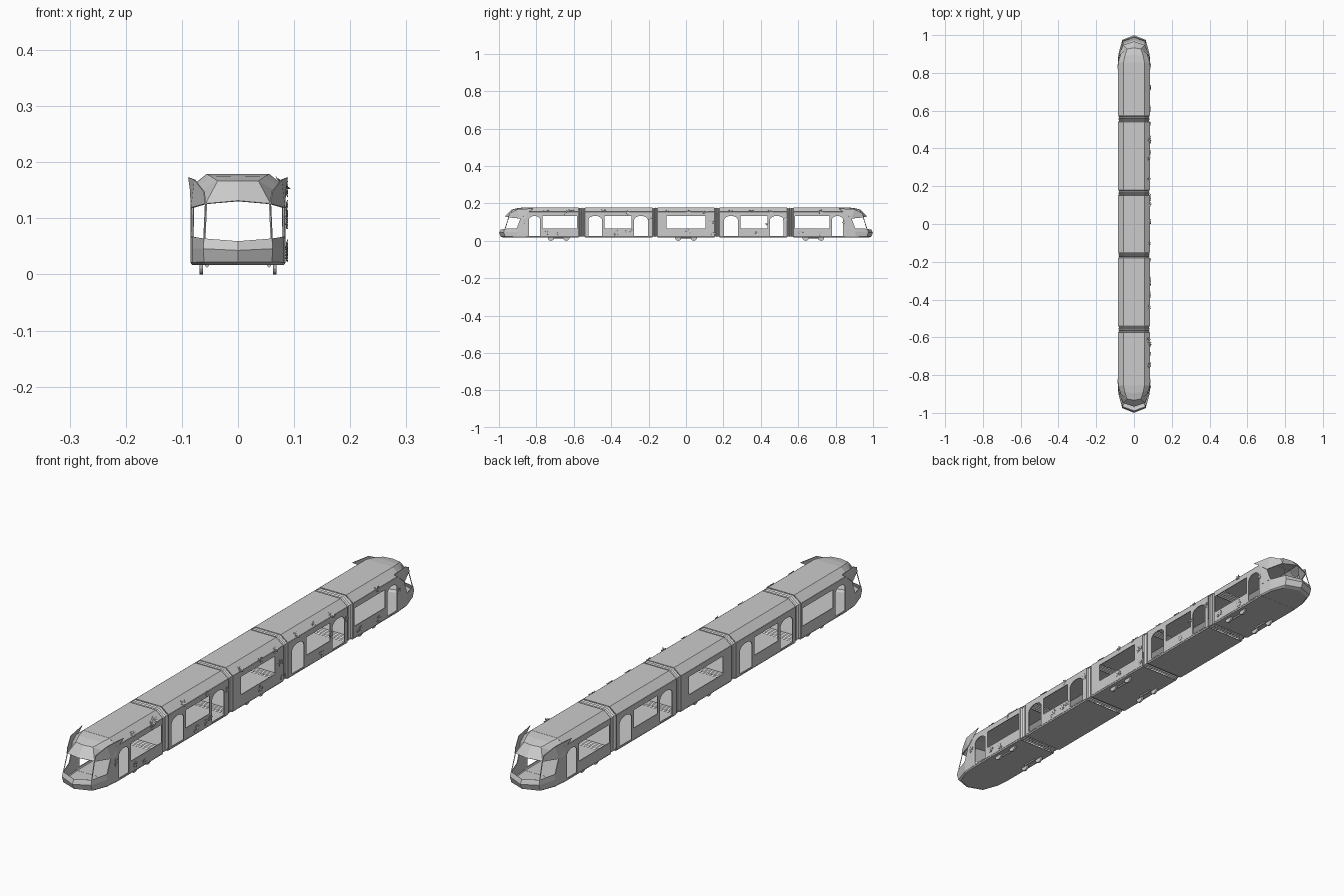
import bpy, bmesh, math, random
from mathutils import Vector, Matrix

if "Cube" in bpy.data.objects:
    bpy.data.objects.remove(bpy.data.objects["Cube"])

random.seed(4)
W, TOP, EAVE, SILL = 0.0835, 0.178, 0.155, 0.022


def finish(name, bm, mirror=(False, False), thick=0.003):
    me = bpy.data.meshes.new(name)
    bm.to_mesh(me)
    bm.free()
    ob = bpy.data.objects.new(name, me)
    bpy.context.collection.objects.link(ob)
    if any(mirror):
        m = ob.modifiers.new("mirror", 'MIRROR')
        m.use_axis = (mirror[0], mirror[1], False)
        m.merge_threshold = 0.0001
    if thick:
        s = ob.modifiers.new("thickness", 'SOLIDIFY')
        s.thickness, s.offset = thick, 0
    return ob


def grid(bm, rows, closed=False):
    """Skin rows of points with quads."""
    vs = [[bm.verts.new(p) for p in r] for r in rows]
    for a, b in zip(vs, vs[1:]):
        n = len(a)
        for i in range(n if closed else n - 1):
            j = (i + 1) % n
            bm.faces.new((a[i], a[j], b[j], b[i]))


def rect(y0, y1, z0, z1):
    return [(y0, z0), (y1, z0), (y1, z1), (y0, z1)]


def arch(y0, y1, z0=0.027, spring=0.112, top=0.133, n=8):
    c, r = (y0 + y1) / 2, (y1 - y0) / 2
    pts = [(y0, z0), (y1, z0)]
    for i in range(n + 1):
        a = math.pi * i / n
        pts.append((c + r * math.cos(a), spring + (top - spring) * math.sin(a)))
    return pts


def wall(name, y0, y1, holes, mirror):
    """Flat side wall with window and door openings."""
    bm = bmesh.new()
    edges = []
    for loop in [rect(y0, y1, SILL, EAVE)] + holes:
        vs = [bm.verts.new((W, y, z)) for y, z in loop]
        edges += [bm.edges.new((vs[i], vs[(i + 1) % len(vs)])) for i in range(len(vs))]
    bmesh.ops.triangle_fill(bm, edges=edges, use_beauty=True, normal=(1, 0, 0))
    finish(name, bm, mirror)


def strip(name, profile, y0, y1, mirror):
    bm = bmesh.new()
    grid(bm, [[(x, y, z) for x, z in profile] for y in (y0, y1)])
    finish(name, bm, mirror)


# car bodies: (name, start, end, openings, mirrored front to back)
WZ = (0.065, 0.134)
cars = [
    ("end_car", -0.855, -0.574, [arch(-0.84, -0.78), rect(-0.767, -0.582, *WZ)], True),
    ("door_car", -0.54, -0.18,
     [arch(-0.522, -0.449), rect(-0.435, -0.292, *WZ), arch(-0.277, -0.204)], True),
    ("middle_car", -0.152, 0.152, [rect(-0.103, 0.103, *WZ)], False),
]
roof = [(-W, EAVE), (-0.055, TOP), (0.055, TOP), (W, EAVE)]
floor = [(-W, SILL), (-0.081, 0.018), (0.081, 0.018), (W, SILL)]
for name, y0, y1, holes, my in cars:
    wall(name + "_walls", y0, y1, holes, (True, my))
    strip(name + "_roof", roof, y0, y1, (False, my))
    strip(name + "_floor", floor, y0, y1, (False, my))

# folded bellows between the cars
ring = [(-W, 0.02), (W, 0.02), (W, EAVE), (0.055, TOP), (-0.055, TOP), (-W, EAVE)]
for y0, y1 in ((-0.577, -0.537), (-0.183, -0.149)):
    bm = bmesh.new()
    rows = []
    for i in range(9):
        k = 0.985 if i % 2 else 0.94
        y = y0 + (y1 - y0) * i / 8
        rows.append([(x * k, y, 0.095 + (z - 0.095) * k) for x, z in ring])
    grid(bm, rows, closed=True)
    finish("bellows", bm, (False, True), 0.001)

# nose skirt below the windscreen
bm = bmesh.new()
grid(bm, [
    [(0, -0.855, 0.018), (0, -0.855, 0.018), (0, -0.9, 0.018), (0, -0.975, 0.018)],
    [(0.081, -0.855, 0.018), (0.077, -0.9, 0.018), (0.056, -0.955, 0.018), (0, -0.975, 0.018)],
    [(W, -0.855, SILL), (0.08, -0.905, SILL), (0.06, -0.967, 0.023), (0, -0.989, 0.023)],
    [(W, -0.855, 0.046), (0.08, -0.905, 0.046), (0.061, -0.974, 0.046), (0, -0.9985, 0.043)],
    [(W, -0.855, 0.066), (0.08, -0.905, 0.067), (0.06, -0.969, 0.064), (0, -0.99, 0.059)],
])
bmesh.ops.remove_doubles(bm, verts=bm.verts, dist=0.0001)
finish("nose_skirt", bm, (True, True), 0.002)

# cab hood above the windscreen
bm = bmesh.new()
grid(bm, [
    [(0, -0.855, TOP), (0.055, -0.855, TOP), (W, -0.855, EAVE)],
    [(0, -0.895, 0.175), (0.048, -0.89, 0.174), (0.077, -0.875, 0.151)],
    [(0, -0.932, 0.166), (0.036, -0.926, 0.166), (0.07, -0.9, 0.147)],
    [(0, -0.966, 0.131), (0.057, -0.947, 0.126), (0.081, -0.885, 0.119)],
])
finish("cab_hood", bm, (True, True), 0.002)

# panel between the first door and the cab side window
bm = bmesh.new()
grid(bm, [
    [(W, -0.855, 0.066), (W, -0.855, 0.119), (W, -0.855, EAVE)],
    [(0.08, -0.905, 0.067), (0.081, -0.885, 0.119), (0.077, -0.875, 0.151)],
])
finish("cab_side_panel", bm, (True, True))

# flared fairing beside the hood
bm = bmesh.new()
grid(bm, [
    [(0.058, -0.95, 0.126), (0.06, -0.943, 0.147)],
    [(0.083, -0.885, 0.119), (0.077, -0.9, 0.169)],
    [(0.085, -0.845, 0.152), (0.088, -0.815, 0.173)],
])
finish("cab_fairing", bm, (True, True), 0.002)


def rod(name, a, b, r, sides, mirror):
    a, b = Vector(a), Vector(b)
    bm = bmesh.new()
    rot = (b - a).to_track_quat('Z', 'Y').to_matrix().to_4x4()
    bmesh.ops.create_cone(bm, cap_ends=True, segments=sides, radius1=r, radius2=r,
                          depth=(b - a).length, matrix=Matrix.Translation((a + b) / 2) @ rot)
    return finish(name, bm, mirror, 0)


# slim windscreen pillars
rod("windscreen_pillar", (0.06, -0.968, 0.062), (0.057, -0.947, 0.128), 0.002, 4, (True, True))

# wheels barely showing under the floor
for y in (-0.722, -0.64, -0.042):
    rod("wheel", (0.062, y, 0.017), (0.069, y, 0.017), 0.017, 16, (True, True))
for y in (-0.681, 0):
    rod("bogie_beam", (0.055, y - 0.03, 0.016), (0.055, y + 0.03, 0.016), 0.004, 4, (True, y != 0))


# small blossoms decorating the right side only
def blossom(bm, y, z, r):
    tilt = -math.radians(50) if z > EAVE else 0
    x = W + 0.001 - max(0, z - EAVE) * 1.2
    mat = Matrix.Translation((x, y, z)) @ Matrix.Rotation(tilt, 4, 'Y')
    spin = random.uniform(0, 6.28)
    for i in range(5):
        a = spin + i * math.tau / 5
        pts = [(0.001, 0, 0)] + [
            (h, q * r * math.cos(a + d), q * r * math.sin(a + d))
            for q, d, h in ((0.7, -0.42, 0.002), (1, 0, 0.004), (0.7, 0.42, 0.002))]
        bm.faces.new([bm.verts.new(mat @ Vector(p)) for p in pts])


spots = [(-0.86, 0.1), (-0.75, 0.16), (-0.635, 0.157), (-0.615, 0.162), (-0.745, 0.045),
         (-0.69, 0.035), (-0.445, 0.16), (-0.31, 0.15), (-0.19, 0.12), (-0.37, 0.045),
         (-0.32, 0.045), (-0.29, 0.05), (-0.1, 0.16), (0.015, 0.155), (0.107, 0.157),
         (0.13, 0.1), (0.14, 0.04), (0.01, 0.048), (0.24, 0.16), (0.35, 0.16),
         (0.445, 0.158), (0.44, 0.09), (0.38, 0.04), (0.53, 0.115), (0.615, 0.045),
         (0.725, 0.04), (0.72, 0.155), (0.845, 0.1)]
bm = bmesh.new()
for y, z in spots:
    blossom(bm, y, z, random.uniform(0.011, 0.015))
    blossom(bm, y + random.uniform(-0.016, 0.016), z + random.uniform(-0.012, 0.004), 0.007)
finish("blossoms", bm, thick=0.001)
